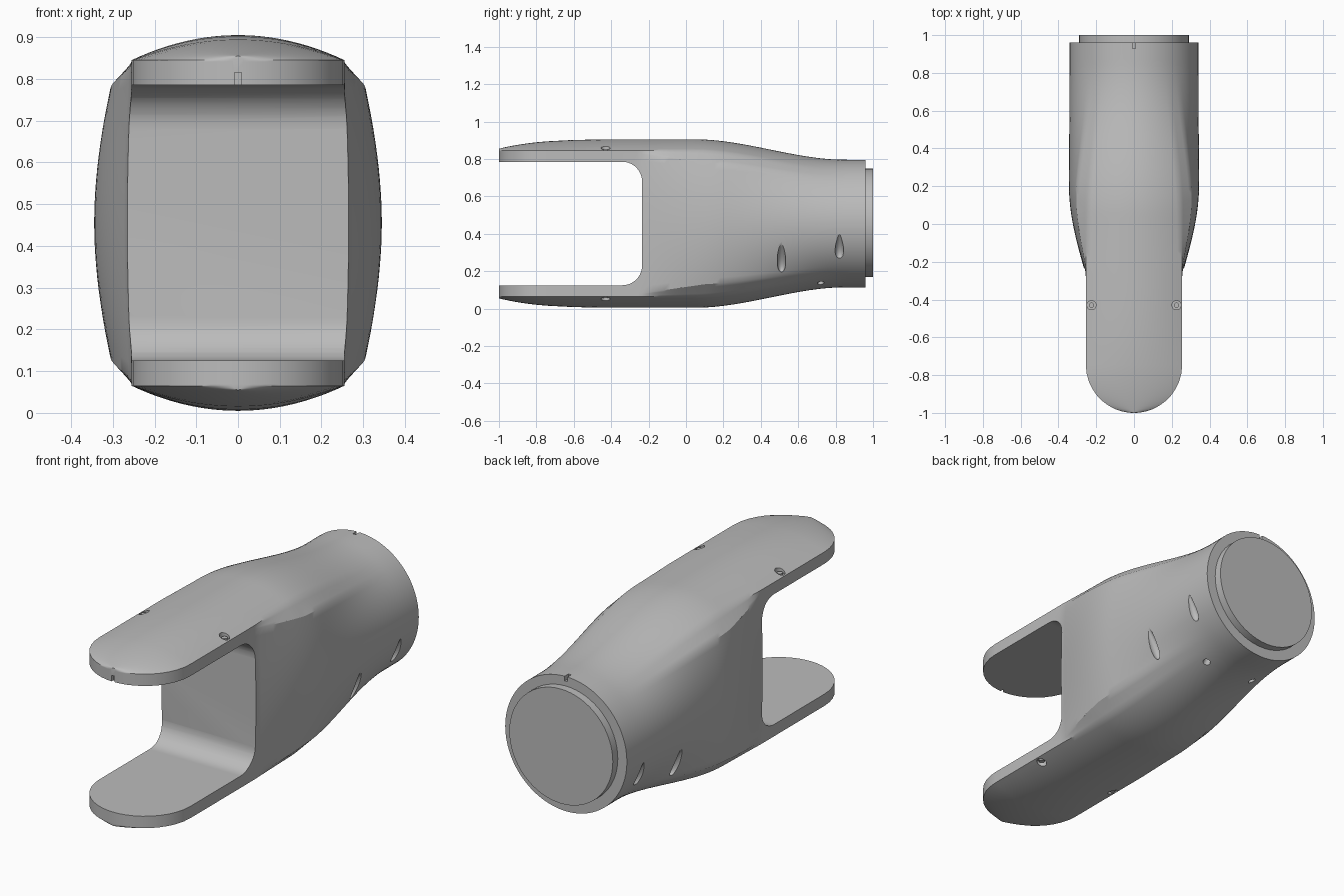
import bpy
import bmesh
import math
from mathutils import Matrix, Vector

if "Cube" in bpy.data.objects:
    bpy.data.objects.remove(bpy.data.objects["Cube"], do_unlink=True)

MID = 0.455          # height of the centre line
ARM = 0.255          # half width of the fork arms
RIM = 0.341          # radius of the round back end
SLOT = -0.235        # back wall of the fork opening

grey = bpy.data.materials.new("plain_grey")
grey.use_nodes = True
grey.diffuse_color = (0.5, 0.5, 0.5, 1)
grey.node_tree.nodes["Principled BSDF"].inputs["Base Color"].default_value = (0.5, 0.5, 0.5, 1)


def clamp(t):
    return max(0.0, min(1.0, t))


def smooth(a, b, y):
    t = clamp((y - a) / (b - a))
    return t * t * (3 - 2 * t)


def mix(a, b, t):
    return a + (b - a) * t


def finish(name, bm):
    mesh = bpy.data.meshes.new(name)
    bmesh.ops.recalc_face_normals(bm, faces=bm.faces)
    bm.to_mesh(mesh)
    bm.free()
    ob = bpy.data.objects.new(name, mesh)
    ob.data.materials.append(grey)
    bpy.context.collection.objects.link(ob)
    return ob


def select(ob):
    bpy.ops.object.select_all(action="DESELECT")
    ob.select_set(True)
    bpy.context.view_layer.objects.active = ob


def box(name, lo, hi):
    bm = bmesh.new()
    lo, hi = Vector(lo), Vector(hi)
    m = Matrix.Translation((lo + hi) / 2) @ Matrix.Diagonal((*(hi - lo), 1))
    bmesh.ops.create_cube(bm, size=1, matrix=m)
    return finish(name, bm)


def cylinder(name, radius, depth, centre, rotation=Matrix(), sides=24):
    bm = bmesh.new()
    bmesh.ops.create_cone(bm, cap_ends=True, segments=sides, radius1=radius, radius2=radius,
                          depth=depth, matrix=Matrix.Translation(centre) @ rotation)
    return finish(name, bm)


def quarter(y):
    """Upper right part of the cross-section, as (x, height above centre)."""
    grow = math.sin(math.pi / 2 * clamp((y - SLOT) / 0.45))
    step = smooth(-0.28, SLOT, y)
    tip = math.sqrt(max(0, ARM ** 2 - max(0, -0.745 - y) ** 2))
    side = tip + 0.01 * step + 0.08 * grow
    edge = Vector((tip + 0.055 * grow, mix(0.375, 0.325, clamp((y + 0.25) / 0.35))))
    shoulder = Vector((tip - 0.01 * grow, 0.39))
    crown = 0.45 - 0.05 * clamp((-0.2 - y) / 0.8) ** 4
    pts = []
    for i in range(10):
        t = i / 10
        pts.append(Vector((mix(side, edge.x, t * t), edge.y * t)))
    for i in range(4):
        pts.append(edge.lerp(shoulder, i / 4))
    for i in range(13):
        t = 1 - i / 12
        pts.append(Vector((shoulder.x * t, mix(crown, shoulder.y, t * t))))
    # Blend into a circle towards the back
    s = smooth(0.05, 0.85, y)
    return [p.lerp(p.normalized() * RIM, s) if s else p for p in pts]


# Lofted housing: rounded arm tips, wide middle, round back end
stations = [-0.745 - ARM * math.cos(math.radians(a)) for a in (3, 8, 15, 23, 32, 41, 50, 60, 70, 80, 90)]
stations += [-0.6, -0.45, -0.35, -0.28, -0.26]
stations += [mix(SLOT, 0.96, i / 40) for i in range(41)]
bm = bmesh.new()
rings = []
for y in stations:
    q = quarter(y)
    ring = [(p.x, p.y) for p in q[:-1]]
    ring += [(-p.x, p.y) for p in reversed(q[1:])]
    ring += [(-x, -z) for x, z in ring]
    rings.append([bm.verts.new((x, y, MID + z)) for x, z in ring])
for a, b in zip(rings, rings[1:]):
    for i in range(len(a)):
        j = (i + 1) % len(a)
        bm.faces.new((a[i], a[j], b[j], b[i]))
bm.faces.new(rings[0])
bm.faces.new(rings[-1])
housing = finish("forked_housing", bm)

cutters = []

# Fork opening with rounded inner corners
slot = box("fork_opening_cutter", (-0.6, -1.2, 0.125), (0.6, SLOT, 0.785))
bm = bmesh.new()
bm.from_mesh(slot.data)
inner = [e for e in bm.edges if all(v.co.y > -0.5 for v in e.verts)
         and abs(e.verts[0].co.x - e.verts[1].co.x) > 0.5]
bmesh.ops.bevel(bm, geom=inner, offset=0.105, segments=10, profile=0.5, affect="EDGES")
bm.to_mesh(slot.data)
bm.free()
cutters.append(slot)

# Alignment notches at the arm tip and the back rim
cutters.append(box("tip_notch_cutter", (-0.008, -1.05, 0.75), (0.008, -0.985, 0.815)))
cutters.append(box("rim_notch_cutter", (-0.008, 0.93, 0.772), (0.008, 1.0, 0.85)))

# Screw holes and side scoops, mirrored left and right
for sx, label in ((1, "left"), (-1, "right")):
    for up in (1, -1):
        place = "upper" if up > 0 else "lower"
        cutters.append(cylinder(f"{label}_{place}_hole_cutter", 0.024, 0.1,
                                (sx * 0.225, -0.43, MID + up * 0.435)))
        cylinder(f"{label}_{place}_screw", 0.014, 0.014, (sx * 0.225, -0.43, MID + up * 0.39))
    out = Vector((sx * 0.14, 0, -0.311))
    turn = out.to_track_quat("Z", "Y").to_matrix().to_4x4()
    cutters.append(cylinder(f"{label}_rear_hole_cutter", 0.018, 0.08,
                            Vector((0, 0.72, MID)) + out, turn))
    for n, (x, y, z, half) in enumerate(((0.312, 0.51, 0.285, 0.1), (0.32, 0.82, 0.335, 0.075))):
        bm = bmesh.new()
        bmesh.ops.create_uvsphere(bm, u_segments=20, v_segments=14, radius=1)
        for v in bm.verts:
            taper = 0.8 - 0.45 * v.co.z
            v.co = Vector((v.co.x * 0.03 * taper, v.co.y * 0.026 * taper, v.co.z * half))
        tilt = Matrix.Rotation(sx * math.atan2(MID - z, x), 4, "Y")
        bm.transform(Matrix.Translation((sx * x, y, z)) @ tilt)
        cutters.append(finish(f"{label}_scoop_cutter_{n}", bm))

# Carve the housing, then drop the cutters
for cutter in cutters:
    cutter.hide_render = True
    mod = housing.modifiers.new(cutter.name, "BOOLEAN")
    mod.operation = "DIFFERENCE"
    mod.solver = "EXACT"
    mod.object = cutter
    select(housing)
    bpy.ops.object.modifier_apply(modifier=mod.name)
    bpy.data.objects.remove(cutter, do_unlink=True)

# Round plug in the back end
plug = cylinder("rear_plug", 0.29, 0.08, (0, 0.96, MID + 0.003),
                Matrix.Rotation(math.pi / 2, 4, "X"), 64)

for ob in (housing, plug):
    select(ob)
    bpy.ops.object.shade_smooth_by_angle(angle=math.radians(32))
